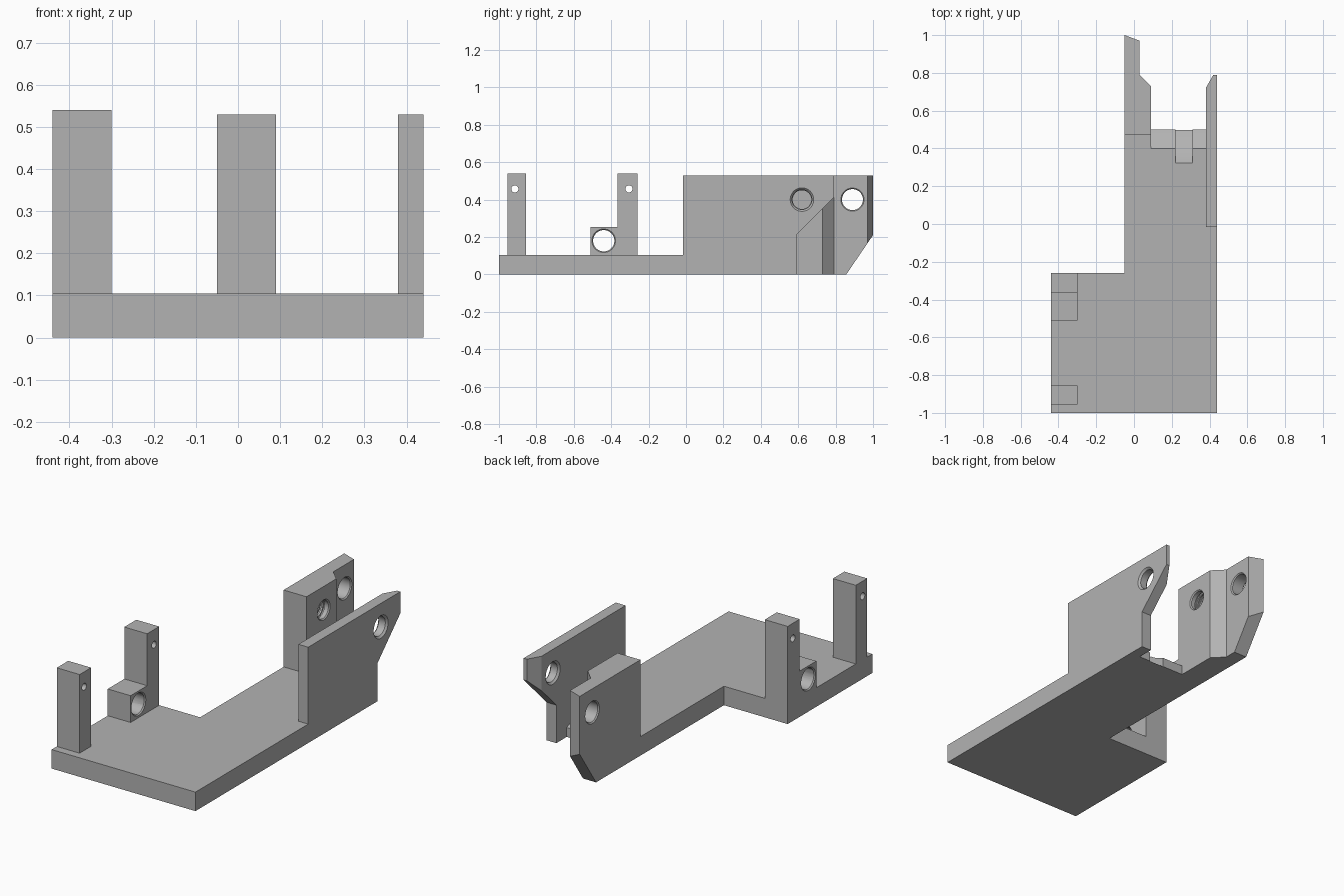
import bpy
import bmesh
from mathutils import Matrix, Vector

cube = bpy.data.objects.get("Cube")
if cube:
    bpy.data.objects.remove(cube, do_unlink=True)

grey = bpy.data.materials.new("plain grey")
grey.use_nodes = True
colour = (0.45, 0.45, 0.45, 1)
grey.diffuse_color = colour
grey.node_tree.nodes["Principled BSDF"].inputs["Base Color"].default_value = colour


def finish(name, bm):
    bmesh.ops.recalc_face_normals(bm, faces=bm.faces)
    mesh = bpy.data.meshes.new(name)
    bm.to_mesh(mesh)
    bm.free()
    mesh.materials.append(grey)
    obj = bpy.data.objects.new(name, mesh)
    bpy.context.collection.objects.link(obj)
    return obj


def prism(name, outline, lo, hi, axis="z"):
    """Extrude a plan (x, y) outline along z, or a side (y, z) outline along x."""
    bm = bmesh.new()
    place = (lambda a, b: (a, b, lo)) if axis == "z" else (lambda a, b: (lo, a, b))
    face = bm.faces.new([bm.verts.new(place(a, b)) for a, b in outline])
    moved = bmesh.ops.extrude_face_region(bm, geom=[face])["geom"]
    shift = Vector((0, 0, hi - lo)) if axis == "z" else Vector((hi - lo, 0, 0))
    bmesh.ops.translate(bm, vec=shift, verts=[v for v in moved if isinstance(v, bmesh.types.BMVert)])
    return finish(name, bm)


def rod(name, y, z, x0, x1, r0, r1=None, sides=40):
    """Cylinder or cone along x."""
    bm = bmesh.new()
    turn = Matrix.Translation(((x0 + x1) / 2, y, z)) @ Matrix.Rotation(1.5707963, 4, "Y")
    bmesh.ops.create_cone(bm, cap_ends=True, segments=sides, radius1=r0,
                          radius2=r0 if r1 is None else r1, depth=x1 - x0, matrix=turn)
    return finish(name, bm)


def carve(target, cutter, operation="DIFFERENCE"):
    mod = target.modifiers.new(cutter.name, "BOOLEAN")
    mod.object = cutter
    mod.operation = operation
    mod.solver = "EXACT"
    cutter.hide_render = True
    # Apply the cut, then discard the cutter
    bpy.context.view_layer.objects.active = target
    bpy.ops.object.modifier_apply(modifier=mod.name)
    bpy.data.objects.remove(cutter, do_unlink=True)


def bore(target, y, z, x0, x1, r, rim=0.01, ends=(True, True)):
    """Round hole with bevelled rims at the open ends."""
    over = 0.02
    carve(target, rod("bore_cutter", y, z, x0 - over * ends[0], x1 + over * ends[1], r))
    if ends[0] and rim:
        carve(target, rod("rim_cutter", y, z, x0 - rim, x0 + rim, r + 2 * rim, r))
    if ends[1] and rim:
        carve(target, rod("rim_cutter", y, z, x1 - rim, x1 + rim, r, r + 2 * rim))


PLATE = 0.105
POST_X = (-0.44, -0.30)
AXLE = (0.62, 0.40)

# Base plate, with wheel clearance hollowed into its rear edge
base = prism("base_plate", [(-0.44, -1), (0.44, -1), (0.44, -0.015), (0.38, -0.015), (0.38, 0.5),
                            (0.09, 0.5), (0.09, 0.47), (-0.05, 0.47), (-0.05, -0.26),
                            (-0.44, -0.26)], 0, PLATE)
carve(base, rod("hub_cutter", *AXLE, 0.09, 0.40, 0.368, sides=128))
carve(base, rod("wheel_cutter", *AXLE, 0.22, 0.31, 0.418, sides=128))

# Left wall: side outline limited by its plan outline
left_wall = prism("left_wall", [(-0.015, 0), (0.59, 0), (0.59, 0.21), (0.79, 0.41),
                                (0.79, 0.53), (-0.015, 0.53)], 0.37, 0.44, "x")
carve(left_wall, prism("plan", [(0.45, -0.1), (0.45, 0.79), (0.42, 0.79), (0.38, 0.72),
                                (0.38, -0.1)], -0.1, 0.7), "INTERSECT")
bore(left_wall, *AXLE, 0.38, 0.44, 0.053)

# Centre wall, stepped thinner towards the rear
centre_wall = prism("centre_wall", [(0.47, 0), (0.857, 0), (1, 0.21), (1, 0.53), (0.47, 0.53)],
                    -0.05, 0.10, "x")
carve(centre_wall, prism("plan", [(-0.06, 0.4), (0.09, 0.4), (0.09, 0.73), (0.03, 0.79),
                                  (0.03, 0.97), (-0.05, 1), (-0.06, 1)], -0.1, 0.7), "INTERSECT")
bore(centre_wall, 0.89, 0.40, -0.05, 0.03, 0.056, rim=0.006)
bore(centre_wall, *AXLE, -0.01, 0.09, 0.05, rim=0.006, ends=(False, True))
# Thread grooves inside the blind hole
for i in range(3):
    x = 0.01 + 0.02 * i
    carve(centre_wall, rod("thread_cutter", *AXLE, x, x + 0.01, 0.058))

# Front post
front_post = prism("front_post", [(-0.955, PLATE), (-0.855, PLATE), (-0.855, 0.54),
                                  (-0.955, 0.54)], *POST_X, "x")
bore(front_post, -0.915, 0.457, *POST_X, 0.019, rim=0)

# Rear post with a bored foot block
rear_post = prism("rear_post", [(-0.51, PLATE), (-0.26, PLATE), (-0.26, 0.54), (-0.365, 0.54),
                                (-0.365, 0.253), (-0.51, 0.253)], *POST_X, "x")
bore(rear_post, -0.305, 0.457, *POST_X, 0.019, rim=0)
bore(rear_post, -0.44, 0.18, *POST_X, 0.057, rim=0.006)

# Smooth the round surfaces, keep the edges crisp
bpy.ops.object.select_all(action="DESELECT")
for part in (base, left_wall, centre_wall, front_post, rear_post):
    part.select_set(True)
bpy.context.view_layer.objects.active = base
bpy.ops.object.shade_smooth_by_angle(angle=0.5)
